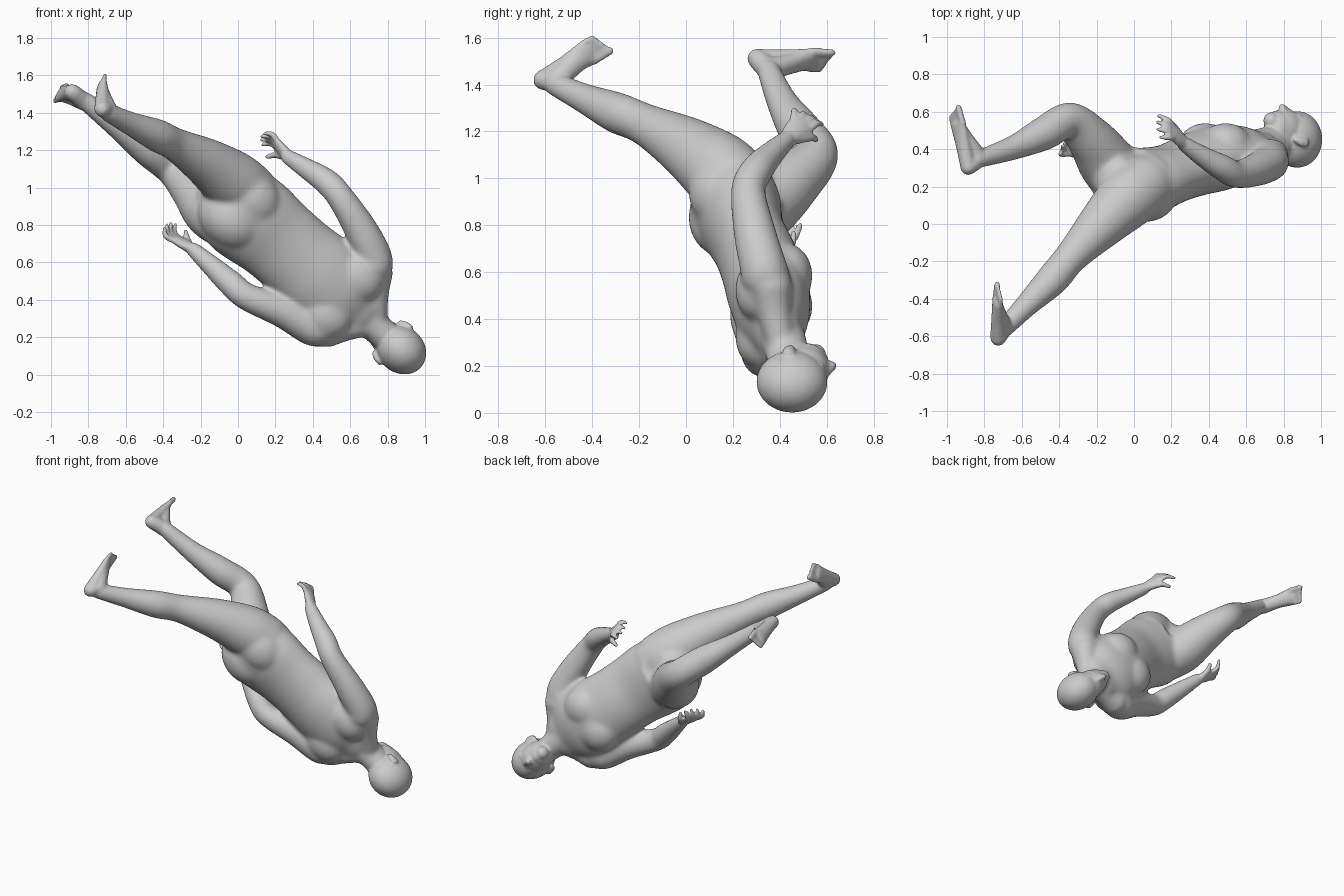
import bpy, bmesh, math
from mathutils import Vector

if "Cube" in bpy.data.objects:
    bpy.data.objects.remove(bpy.data.objects["Cube"])

# body axes: L = towards the figure's left side, F = facing direction, U = towards the crown
L = Vector((0.65, 0, 0.76)).normalized()
F = Vector((0, 1, 0))
U = Vector((0.76, 0, -0.65)).normalized()
parts = []


def add_object(name, bm):
    bmesh.ops.recalc_face_normals(bm, faces=bm.faces)
    mesh = bpy.data.meshes.new(name)
    bm.to_mesh(mesh)
    bm.free()
    ob = bpy.data.objects.new(name, mesh)
    bpy.context.collection.objects.link(ob)
    parts.append(ob)


def ellipsoid(name, center, radii):
    """Ellipsoid with radii along L, F, U."""
    bm = bmesh.new()
    bmesh.ops.create_uvsphere(bm, u_segments=28, v_segments=18, radius=1)
    for v in bm.verts:
        v.co = Vector(center) + L * v.co.x * radii[0] + F * v.co.y * radii[1] + U * v.co.z * radii[2]
    add_object(name, bm)


def spline(keys, steps):
    """Catmull-Rom through (x, y, z, a, b) keys."""
    k = [keys[0]] + keys + [keys[-1]]
    out = []
    for i in range(1, len(k) - 2):
        for s in range(steps):
            t = s / steps
            out.append([0.5 * (2 * q + (r - p) * t + (2 * p - 5 * q + 4 * r - w) * t * t
                               + (3 * q - p - 3 * r + w) * t ** 3)
                        for p, q, r, w in zip(k[i - 1], k[i], k[i + 1], k[i + 2])])
    return out + [list(keys[-1])]


def loft(name, keys, side=L, steps=6, sides=32):
    """Rounded tube; keys are (x, y, z, half width along side[, half depth])."""
    pts = spline([tuple(k) if len(k) == 5 else (*k, k[3]) for k in keys], steps)
    pos = [Vector(p[:3]) for p in pts]
    rings = []
    for i, p in enumerate(pts):
        t = (pos[min(i + 1, len(pos) - 1)] - pos[max(i - 1, 0)]).normalized()
        a = (side - t * side.dot(t)).normalized()
        b = t.cross(a)
        caps = [(0, 1)]
        if i == 0:
            caps = [(-math.cos(h), math.sin(h)) for h in (0.25, 0.6, 1.0, 1.57)]
        elif i == len(pos) - 1:
            caps = [(math.cos(h), math.sin(h)) for h in (1.57, 1.0, 0.6, 0.25)]
        for off, sc in caps:
            c = pos[i] + t * off * min(p[3], p[4])
            rings.append([c + sc * (a * p[3] * math.cos(g) + b * p[4] * math.sin(g))
                          for g in (2 * math.pi * j / sides for j in range(sides))])
    bm = bmesh.new()
    vs = [[bm.verts.new(c) for c in r] for r in rings]
    for r0, r1 in zip(vs, vs[1:]):
        for j in range(sides):
            bm.faces.new((r0[j], r0[(j + 1) % sides], r1[(j + 1) % sides], r1[j]))
    bm.faces.new(vs[0])
    bm.faces.new(vs[-1])
    add_object(name, bm)


def fuse(name, iterations):
    """Join all parts so far into one voxel skin and soften it."""
    bpy.ops.object.select_all(action='DESELECT')
    for ob in parts:
        ob.select_set(True)
    bpy.context.view_layer.objects.active = parts[0]
    bpy.ops.object.join()
    ob = bpy.context.object
    ob.name = name
    rm = ob.modifiers.new("skin", 'REMESH')
    rm.mode = 'VOXEL'
    rm.voxel_size = .0085
    rm.use_smooth_shade = True
    sm = ob.modifiers.new("soften", 'SMOOTH')
    sm.factor = .5
    sm.iterations = iterations
    for m in ("skin", "soften"):
        bpy.ops.object.modifier_apply(modifier=m)
    parts[:] = [ob]


def hand(name, wrist, knuckle, spread, mid, tip, thumb):
    """Palm, four curled fingers and a thumb."""
    wrist, knuckle, mid, tip = map(Vector, (wrist, knuckle, mid, tip))
    spread = Vector(spread).normalized()
    loft(name + "_palm", [(*wrist, .036, .03), (*wrist.lerp(knuckle, .6), .052, .026), (*knuckle, .052, .02)], spread)
    for i, size in enumerate((.92, 1, .95, .75)):
        k = knuckle + spread * (.042 - .028 * i)
        fan = spread * (.014 - .009 * i)
        loft(f"{name}_finger", [(*k, .017), (*(k + mid * size + fan), .0155), (*(k + tip * size + fan * 1.6), .012)],
             spread, 4, 10)
    loft(name + "_thumb", [(*p, r) for p, r in zip(thumb, (.024, .019, .013))], spread, 4, 10)


def foot(name, ankle, heel, ball, toe, medial):
    """Heel-to-ball wedge, instep and five toes."""
    ankle, heel, ball, toe = map(Vector, (ankle, heel, ball, toe))
    m = Vector(medial)
    d = (toe - heel).normalized()
    m = (m - d * m.dot(d)).normalized()
    loft(name + "_sole", [(*heel, .042, .044), (*heel.lerp(ball, .5), .046, .036), (*ball, .06, .026)], m)
    loft(name + "_instep", [(*ankle, .05, .054), (*ankle.lerp(ball, .5), .046, .036), (*ball, .048, .022)], m)
    loft(name + "_ankle", [(*ankle, .048), (*heel, .044)], m)
    for i in range(5):
        k = ball + m * (.044 - .023 * i)
        r = .019 if i == 0 else .0135
        end = k + (toe - ball) * (1 - .1 * i)
        loft(name + "_toe", [(*k, r), (*end, r * .9)], m, 4, 10)


# trunk, neck and shoulders
loft("trunk", [(-.08, .24, .95, .16, .14), (-.01, .215, .89, .24, .195), (.09, .235, .82, .25, .178),
               (.2, .27, .73, .235, .16), (.32, .315, .625, .233, .168), (.44, .35, .52, .245, .175),
               (.56, .375, .415, .235, .155), (.64, .395, .345, .17, .11)])
loft("neck", [(.57, .38, .41, .12, .11), (.66, .41, .33, .092, .098), (.73, .43, .26, .086, .093), (.82, .44, .18, .08, .085)])
for s in (1, -1):
    ellipsoid("chest_muscle", Vector((.435, .425, .52)) + L * .085 * s, (.14, .115, .14))
    ellipsoid("shoulder_blade", Vector((.55, .315, .425)) + L * .13 * s, (.13, .105, .15))
    ellipsoid("buttock", Vector((.01, .165, .89)) + L * .075 * s, (.155, .155, .19))
    loft("trapezius", [(*(Vector((.72, .40, .29)) + L * .03 * s), .06), (*(Vector((.655, .375, .345)) + L * .12 * s), .075),
                       (*(Vector((.605, .36, .39)) + L * .2 * s), .095)])

# arms
loft("left_arm", [(.66, .345, .52, .12), (.728, .335, .60, .103), (.665, .295, .76, .091), (.55, .265, .945, .074),
                  (.475, .30, 1.03, .071), (.37, .36, 1.10, .057), (.265, .43, 1.165, .042)])
loft("right_arm", [(.47, .345, .31, .12), (.413, .34, .25, .103), (.25, .30, .335, .091), (.05, .26, .415, .074),
                   (-.035, .28, .485, .071), (-.14, .33, .58, .057), (-.24, .38, .67, .042)])

# legs
loft("left_leg", [(.07, .22, .96, .16), (-.03, .14, 1.035, .165), (-.17, 0, 1.135, .131), (-.335, -.175, 1.23, .09),
                  (-.435, -.295, 1.28, .088), (-.57, -.43, 1.34, .065), (-.70, -.565, 1.405, .05)])
loft("right_leg", [(-.06, .23, .83, .16), (-.145, .33, .885, .155), (-.23, .45, .985, .128), (-.345, .555, 1.10, .096),
                   (-.48, .485, 1.205, .092), (-.64, .41, 1.325, .067), (-.82, .35, 1.465, .05)])
fuse("body", 30)

# head
H = Vector((.872, .452, .133))
ellipsoid("cranium", H, (.124, .152, .142))
ellipsoid("face", H - U * .08 + F * .048, (.094, .112, .12))
ellipsoid("jaw", H - U * .135 + F * .055, (.082, .095, .072))
ellipsoid("chin", H - U * .183 + F * .1, (.044, .045, .04))
loft("nose", [(*(H - U * .05 + F * .148), .013), (*(H - U * .105 + F * .172), .02)])
ellipsoid("mouth", H - U * .14 + F * .11, (.045, .045, .05))
for s in (1, -1):
    ellipsoid("nostril", H - U * .108 + F * .155 + L * .016 * s, (.012, .014, .011))
    ellipsoid("brow", H - U * .035 + F * .122 + L * .04 * s, (.035, .02, .014))
    loft("ear", [(*(H - U * .1 + L * .105 * s), .012, .016), (*(H - U * .075 + L * .12 * s - F * .012), .013, .024),
                 (*(H - U * .04 + L * .127 * s - F * .018), .012, .026)], L)

# hands and feet
hand("left_hand", (.27, .43, 1.165), (.205, .495, 1.235), (0, .85, -.5), (-.03, .018, .03), (-.08, .03, .03),
     [(.255, .455, 1.165), (.205, .53, 1.175), (.155, .555, 1.165)])
hand("right_hand", (-.24, .38, .67), (-.335, .41, .725), (.5, .85, .08), (-.035, .012, .03), (-.035, .025, .08),
     [(-.25, .4, .675), (-.27, .45, .72), (-.28, .46, .765)])
foot("left_foot", (-.70, -.555, 1.42), (-.725, -.608, 1.42), (-.728, -.42, 1.535), (-.72, -.345, 1.58), (-.25, .48, -.8))
foot("right_foot", (-.83, .35, 1.465), (-.885, .305, 1.51), (-.94, .53, 1.505), (-.962, .615, 1.5), (.6, 0, .8))
fuse("body", 7)
